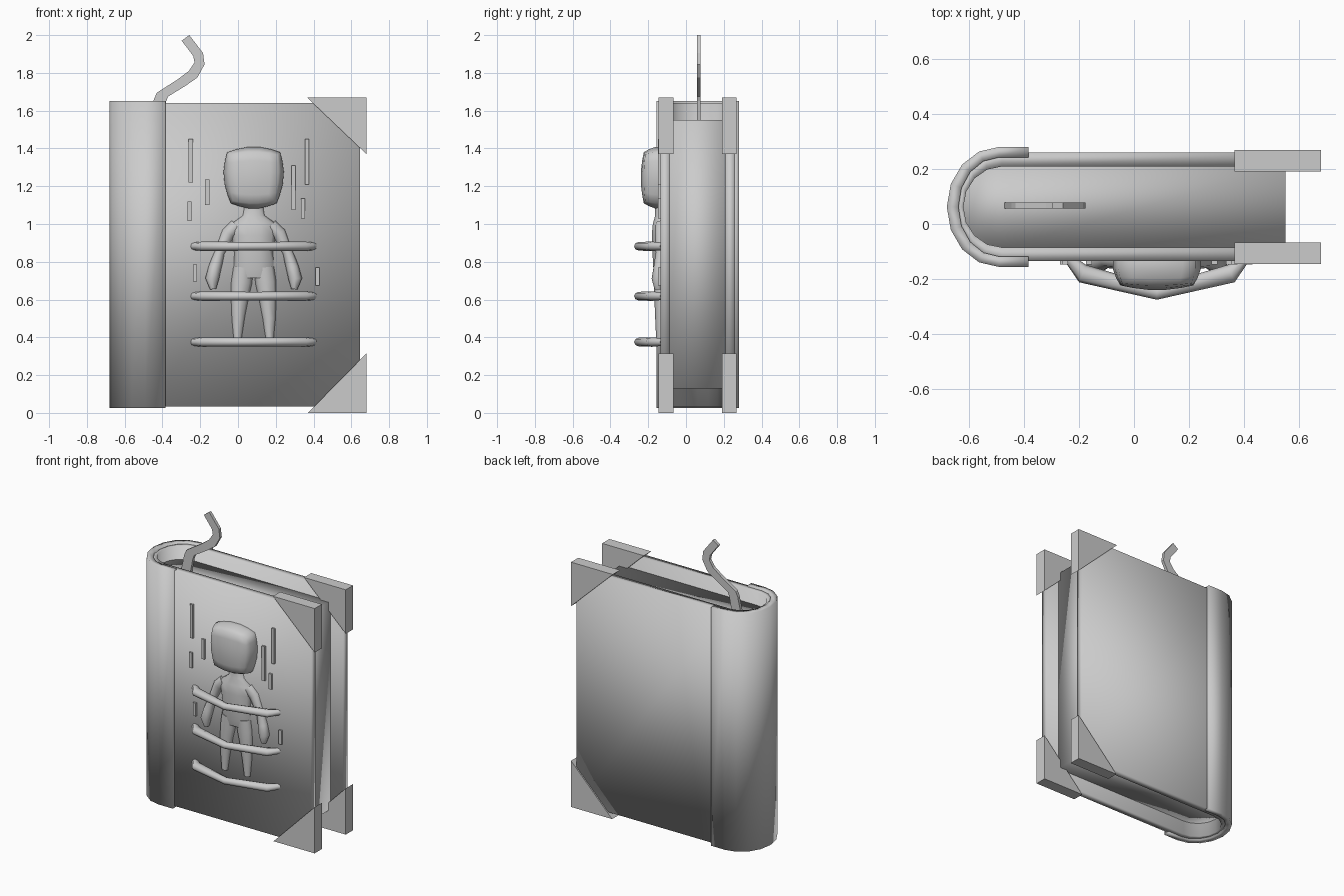
import bpy, bmesh, math
from mathutils import Vector

if "Cube" in bpy.data.objects:
    bpy.data.objects.remove(bpy.data.objects["Cube"])

def finish(name, bm, angle=None):
    bmesh.ops.recalc_face_normals(bm, faces=bm.faces)
    me = bpy.data.meshes.new(name)
    bm.to_mesh(me)
    bm.free()
    ob = bpy.data.objects.new(name, me)
    bpy.context.collection.objects.link(ob)
    if angle == 180:
        me.shade_smooth()
    elif angle:
        bpy.ops.object.select_all(action='DESELECT')
        bpy.context.view_layer.objects.active = ob
        ob.select_set(True)
        bpy.ops.object.shade_smooth_by_angle(angle=math.radians(angle))
    return ob

def prism(name, pts, a, b, axis='Z', angle=None):
    """Extrude an outline along Z or Y; caps pair first points with last ones."""
    bm = bmesh.new()
    at = (lambda p, t: (p[0], p[1], t)) if axis == 'Z' else (lambda p, t: (p[0], t, p[1]))
    lo = [bm.verts.new(at(p, a)) for p in pts]
    hi = [bm.verts.new(at(p, b)) for p in pts]
    n = len(pts)
    for i in range(n):
        bm.faces.new((lo[i], lo[(i + 1) % n], hi[(i + 1) % n], hi[i]))
    for ring in (lo, hi):
        for i in range((n - 1) // 2):
            quad = (ring[i], ring[i + 1], ring[n - 2 - i], ring[n - 1 - i])
            bm.faces.new(list(dict.fromkeys(quad)))
    return finish(name, bm, angle)

def loft(name, stations, side, sides=8):
    """Tube through (point, radius across, radius along side axis)."""
    bm = bmesh.new()
    v = Vector(side)
    P = [Vector(s[0]) for s in stations]
    rings = []
    for i, (_, ru, rv) in enumerate(stations):
        t = (P[min(i + 1, len(P) - 1)] - P[max(i - 1, 0)]).normalized()
        u = t.cross(v).normalized()
        rings.append([bm.verts.new(P[i] + u * ru * math.cos(k * math.tau / sides)
                                   + v * rv * math.sin(k * math.tau / sides))
                      for k in range(sides)])
    for a, b in zip(rings, rings[1:]):
        for k in range(sides):
            j = (k + 1) % sides
            bm.faces.new((a[k], a[j], b[j], b[k]))
    bm.faces.new(rings[0])
    bm.faces.new(rings[-1])
    return finish(name, bm, 70)

def u_shape(x_end, x_bend, x_left, half, yc=0.062):
    """U-shaped outline, open towards +x, rounded at the spine."""
    w = x_bend - x_left
    arc = [(x_bend - w * math.sin(k * math.pi / 8), yc + half * math.cos(k * math.pi / 8))
           for k in range(9)]
    return [(x_end, yc + half)] + arc + [(x_end, yc - half)]

# covers, spine band and page block
prism('cover', u_shape(0.645, -0.48, -0.64, 0.197) + u_shape(0.645, -0.48, -0.62, 0.147)[::-1],
      0.035, 1.64, angle=180)
prism('spine_band', u_shape(-0.383, -0.49, -0.68, 0.218) + u_shape(-0.383, -0.49, -0.638, 0.18)[::-1],
      0.025, 1.65, angle=180)
prism('pages', u_shape(0.55, -0.48, -0.622, 0.149), 0.13, 1.55, angle=180)

# corner guards
for label, y0, y1 in (('front', -0.145, -0.067), ('back', 0.19, 0.268)):
    prism(label + '_top_corner', [(0.365, 1.67), (0.68, 1.67), (0.68, 1.37)], y0, y1, 'Y')
    prism(label + '_bottom_corner', [(0.37, 0), (0.68, 0), (0.68, 0.315)], y0, y1, 'Y')

# ribbon bookmark
left = [(-0.47, 1.55), (-0.445, 1.66), (-0.43, 1.695), (-0.32, 1.765), (-0.26, 1.81),
        (-0.23, 1.855), (-0.237, 1.89), (-0.298, 1.97)]
right = [(-0.40, 1.55), (-0.38, 1.65), (-0.37, 1.675), (-0.28, 1.73), (-0.215, 1.775),
         (-0.177, 1.845), (-0.185, 1.905), (-0.258, 2.0)]
prism('bookmark', left + right[::-1], 0.057, 0.078, 'Y')

# trapped figure: head
CX, CY = 0.083, -0.13
bm = bmesh.new()
bmesh.ops.create_cube(bm, size=2)
bmesh.ops.subdivide_edges(bm, edges=bm.edges, cuts=4, use_grid_fill=True)
for v in bm.verts:
    p = v.co.lerp(v.co.normalized() * 1.12, 0.6)
    taper = 1 + 0.08 * p.z
    v.co = (CX + p.x * 0.15 * taper, CY - 0.015 + p.y * 0.09, 1.245 + p.z * 0.155)
finish('head', bm, 180)

# torso
loft('torso', [((CX, CY, z), w, d) for z, w, d in (
    (1.10, 0.05, 0.035), (1.045, 0.06, 0.035), (1.00, 0.125, 0.048), (0.94, 0.12, 0.054),
    (0.85, 0.106, 0.05), (0.76, 0.11, 0.045), (0.715, 0.10, 0.035))], (0, 1, 0), 10)

# arms and legs
for s, label in ((-1, 'left'), (1, 'right')):
    loft(label + '_leg', [((CX + s * x, CY, z), w, d) for x, z, w, d in (
        (0.055, 0.77, 0.055, 0.042), (0.064, 0.69, 0.058, 0.04), (0.073, 0.62, 0.05, 0.038),
        (0.082, 0.5, 0.036, 0.033), (0.085, 0.39, 0.022, 0.028))], (0, 1, 0))
    loft(label + '_arm', [((CX + s * x, y, z), w, d) for x, y, z, w, d in (
        (0.09, CY, 0.99, 0.04, 0.035), (0.135, CY, 0.95, 0.038, 0.035),
        (0.180, CY, 0.85, 0.028, 0.03), (0.205, -0.14, 0.77, 0.034, 0.032),
        (0.220, -0.147, 0.71, 0.036, 0.035), (0.215, -0.147, 0.655, 0.016, 0.02))], (0, 1, 0))

# binding straps
for i, z in enumerate((0.882, 0.618, 0.375)):
    path = [(-0.32, -0.125, 0.018, 0.02), (-0.27, -0.18, 0.034, 0.025), (0, -0.25, 0.025, 0.023),
            (0.27, -0.18, 0.034, 0.025), (0.32, -0.125, 0.018, 0.02)]
    loft(f'strap_{i + 1}', [((CX + x, y, z), a, b) for x, y, a, b in path], (0, 0, 1))

# raised streaks on the front cover
for i, (x, z0, z1) in enumerate(((-0.25, 1.22, 1.45), (-0.163, 1.10, 1.235), (-0.257, 1.015, 1.12),
                                 (0.365, 1.21, 1.45), (0.293, 1.075, 1.31), (0.345, 1.03, 1.135),
                                 (-0.227, 0.695, 0.785), (0.42, 0.675, 0.77))):
    h = 0.011
    prism(f'streak_{i + 1}', [(x - h, z0), (x + h, z0), (x + h, z1), (x - h, z1)], -0.147, -0.12, 'Y')
